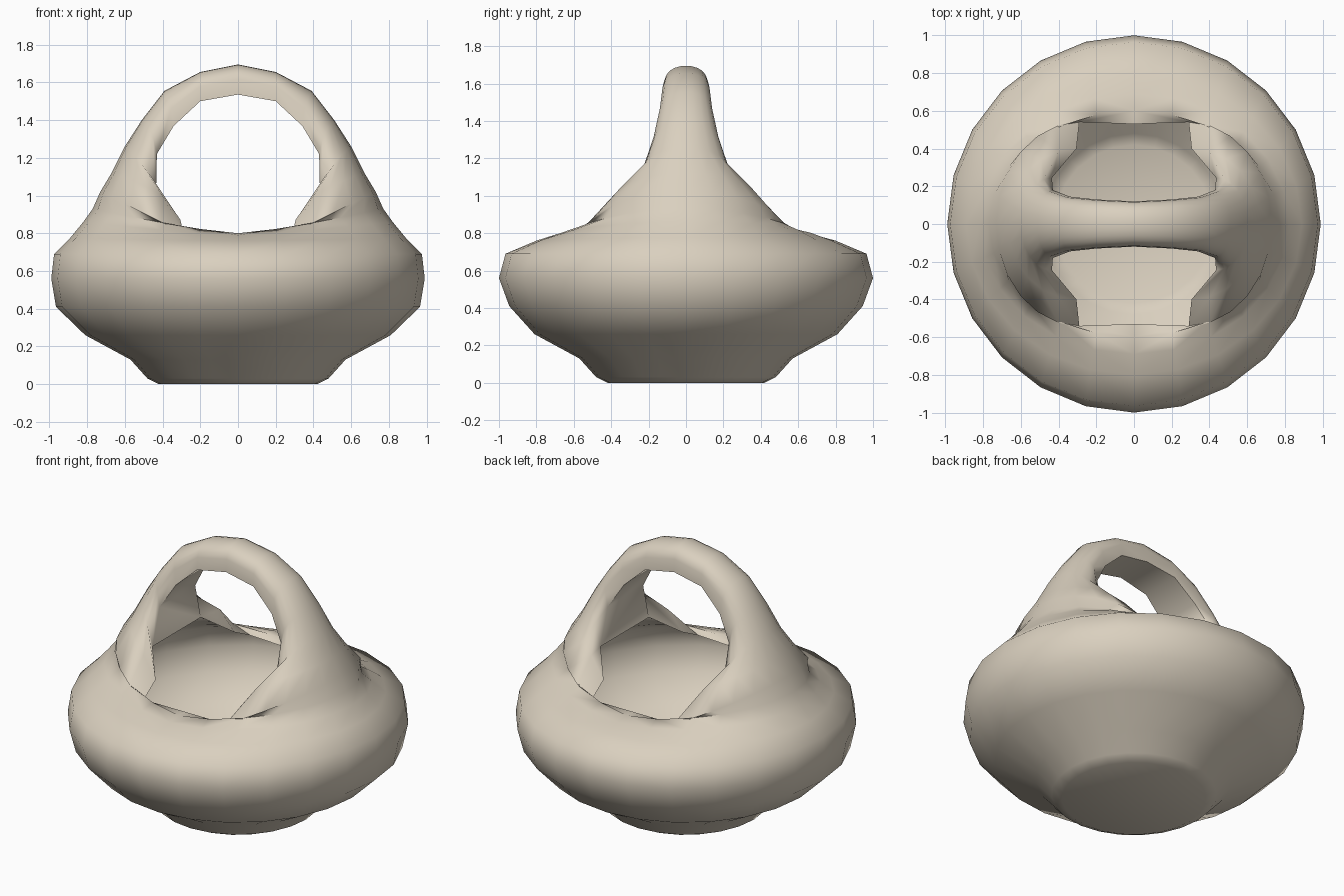
import bpy, bmesh, math

if "Cube" in bpy.data.objects:
    bpy.data.objects.remove(bpy.data.objects["Cube"])

# Each row is a half loop around the right side of the basket:
# (end x, end y, end z) = where the loop stops at front/back, (mid x, mid z) = its outermost point
ROWS = [
    # bowl, from the foot up
    (0, .42, 0, .42, 0), (0, .48, .03, .48, .03), (0, .57, .13, .57, .13),
    (0, .81, .26, .81, .26), (0, .945, .41, .965, .41), (0, 1.0, .56, .99, .56),
    (0, .965, .69, .975, .69),
    # shoulder up to the front and back of the openings
    (0, .80, .76, .89, .775), (0, .69, .79, .82, .86), (0, .60, .80, .77, .93),
    # sides of the openings flowing into the handle legs
    (.29, .54, .80, .73, 1.02), (.305, .40, .87, .67, 1.12), (.435, .245, .99, .60, 1.26),
    (.43, .18, 1.22, .51, 1.40),
    # arched top of the handle
    (.34, .145, 1.37, .39, 1.555), (.20, .13, 1.50, .20, 1.655), (0, .12, 1.535, 0, 1.695),
]
STEPS = 12          # segments in each half loop
LIP_ROW = 9         # row where the openings begin
TUBE_FROM = 12      # row where the handle becomes a closed tube


def half_loop(bm, k, side):
    ex, ey, ez, mx, mz = ROWS[k]
    # how quickly the loop climbs away from the opening
    power = 1.3 if k <= LIP_ROW else 1.0 if k == LIP_ROW + 1 else .5
    verts = []
    for i in range(STEPS + 1):
        a = math.pi * (i / STEPS - .5)
        c = max(math.cos(a), 0) if 0 < i < STEPS else 0
        verts.append(bm.verts.new((side * (ex + (mx - ex) * c),
                                   ey * math.sin(a),
                                   ez + (mz - ez) * c ** power)))
    return verts


mat = bpy.data.materials.new("warm clay")
mat.diffuse_color = (.70, .63, .52, 1)
mat.use_nodes = True
mat.node_tree.nodes["Principled BSDF"].inputs["Base Color"].default_value = mat.diffuse_color

# basket shell with fused handle, both halves
bm = bmesh.new()
for side in (1, -1):
    loops = [half_loop(bm, k, side) for k in range(len(ROWS))]
    for k in range(len(loops) - 1):
        lo, hi = loops[k], loops[k + 1]
        for i in range(STEPS):
            bm.faces.new((lo[i], lo[i + 1], hi[i + 1], hi[i]))
        # underside of the handle
        if k >= TUBE_FROM:
            bm.faces.new((lo[STEPS], lo[0], hi[0], hi[STEPS]))
    # straight lip at the front and back openings
    for end, y in ((0, -.53), (STEPS, .53)):
        lip = bm.verts.new((0, y, .795))
        bm.faces.new((loops[LIP_ROW][end], loops[LIP_ROW + 1][end], lip))
    # flat foot
    centre = bm.verts.new((0, 0, 0))
    for i in range(STEPS):
        bm.faces.new((loops[0][i], loops[0][i + 1], centre))

bmesh.ops.remove_doubles(bm, verts=bm.verts, dist=.0005)
bmesh.ops.recalc_face_normals(bm, faces=bm.faces)
mesh = bpy.data.meshes.new("basket_with_handle")
bm.to_mesh(mesh)
bm.free()
mesh.materials.append(mat)
basket = bpy.data.objects.new("basket_with_handle", mesh)
bpy.context.collection.objects.link(basket)
bpy.context.view_layer.objects.active = basket
basket.select_set(True)
bpy.ops.object.shade_smooth_by_angle(angle=math.radians(75))
